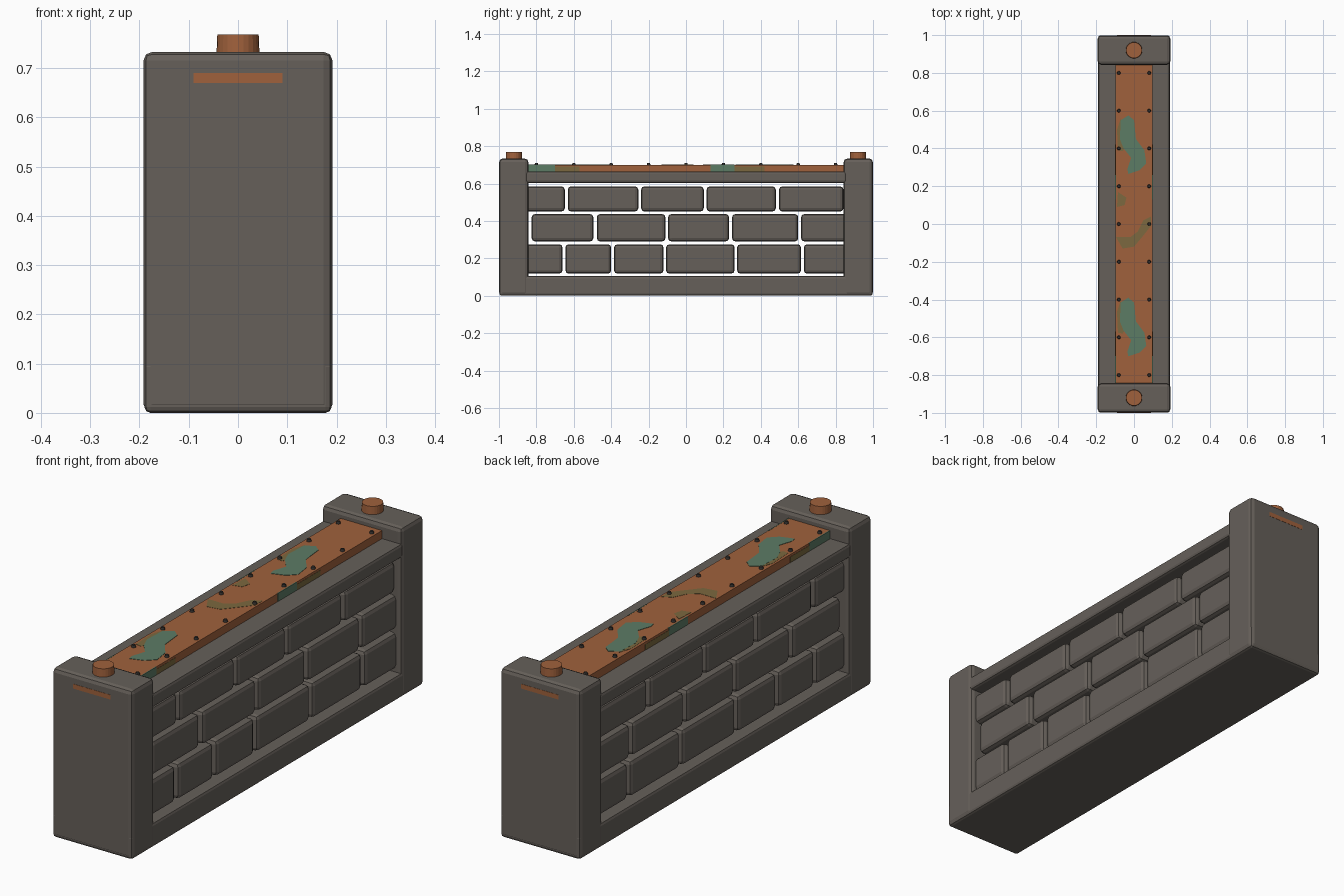
import bpy
import bmesh

cube = bpy.data.objects.get("Cube")
if cube:
    bpy.data.objects.remove(cube, do_unlink=True)


def material(name, rgb):
    m = bpy.data.materials.new(name)
    m.use_nodes = True
    m.diffuse_color = (*rgb, 1)
    m.node_tree.nodes["Principled BSDF"].inputs["Base Color"].default_value = (*rgb, 1)
    return m


STONE = material("grey stone", (0.133, 0.117, 0.102))
COPPER = material("copper", (0.35, 0.12, 0.045))
PATINA = material("green patina", (0.107, 0.20, 0.13))
TARNISH = material("tarnished copper", (0.20, 0.14, 0.05))
IRON = material("dark rivet", (0.035, 0.031, 0.028))


def finish(name, bm, mat):
    bmesh.ops.recalc_face_normals(bm, faces=bm.faces)
    mesh = bpy.data.meshes.new(name)
    bm.to_mesh(mesh)
    bm.free()
    mesh.materials.append(mat)
    obj = bpy.data.objects.new(name, mesh)
    bpy.context.collection.objects.link(obj)
    return obj


def box(name, x, y, z, mat, bevel=0.0):
    """Box from (low, high) ranges, with optional rounded edges."""
    bm = bmesh.new()
    bmesh.ops.create_cube(bm, size=1)
    for v in bm.verts:
        v.co = [r[0] if c < 0 else r[1] for c, r in zip(v.co, (x, y, z))]
    if bevel:
        bmesh.ops.bevel(bm, geom=bm.edges[:], offset=bevel, segments=2,
                        profile=0.5, affect='EDGES')
    return finish(name, bm, mat)


def cylinder(name, x, y, z, radius, mat, sides, bevel=0.0):
    bm = bmesh.new()
    bmesh.ops.create_cone(bm, cap_ends=True, segments=sides, radius1=radius,
                          radius2=radius - bevel, depth=z[1] - z[0])
    bmesh.ops.translate(bm, verts=bm.verts, vec=(x, y, sum(z) / 2))
    return finish(name, bm, mat)


def stain(name, outline, dy, mat, top):
    """Thin flat plate lying on the copper cover."""
    bm = bmesh.new()
    face = bm.faces.new([bm.verts.new((x, y + dy, top)) for x, y in outline])
    ext = bmesh.ops.extrude_face_region(bm, geom=[face])
    for v in ext["geom"]:
        if isinstance(v, bmesh.types.BMVert):
            v.co.z -= 0.003
    return finish(name, bm, mat)


# Frame: base, top beam and end posts
W = 0.19
box("base", (-W, W), (-0.998, 0.998), (0, 0.105), STONE, 0.012)
box("top_beam", (-W, W), (-0.86, 0.86), (0.603, 0.665), STONE, 0.012)
for side, end in ((-1, "front"), (1, "back")):
    def span(a, b):
        return sorted((side * a, side * b))
    box(end + "_post", (-0.192, 0.192), span(0.843, 0.999), (0, 0.733), STONE, 0.018)
    box(end + "_inlay", (-0.09, 0.09), span(0.994, 1.0), (0.67, 0.69), COPPER)
    cylinder(end + "_knob", 0, side * 0.92, (0.72, 0.768), 0.044, COPPER, 24, 0.002)

# Brick courses: height range and (start, end) along the wall
END = 0.875
courses = (
    ((0.118, 0.275), ((-END, -0.66), (-0.645, -0.4), (-0.385, -0.12),
                      (-0.107, 0.26), (0.273, 0.615), (0.63, END))),
    ((0.29, 0.437), ((-0.825, -0.495), (-0.477, -0.11), (-0.096, 0.23),
                     (0.246, 0.6), (0.615, END))),
    ((0.45, 0.585), ((-END, -0.648), (-0.632, -0.255), (-0.24, 0.095),
                     (0.11, 0.48), (0.497, 0.842))),
)
for row, (heights, bricks) in enumerate(courses, 1):
    for i, extent in enumerate(bricks, 1):
        box(f"brick_{row}_{i}", (-0.165, 0.165), extent, heights, STONE, 0.018)

# Copper cover with rivets
box("copper_cover", (-0.099, 0.099), (-0.845, 0.845), (0.655, 0.7), COPPER)
for x in (-0.08, 0.08):
    for i in range(9):
        cylinder("rivet", x, -0.8 + 0.2 * i, (0.695, 0.71), 0.011, IRON, 10, 0.004)

# Green patches with a tarnished fringe
patch = ((-0.03, 0.575), (0, 0.55), (0.01, 0.45), (0.055, 0.39), (0.065, 0.32),
         (0.03, 0.285), (-0.03, 0.265), (-0.035, 0.29), (-0.015, 0.35),
         (-0.055, 0.4), (-0.075, 0.45), (-0.07, 0.55))
fringe = ((-0.07, 0.56), (-0.05, 0.4), (-0.06, 0.385), (-0.085, 0.39), (-0.09, 0.5))
for dy in (0, -0.965):
    stain("patina_patch", patch, dy, PATINA, 0.7015)
    stain("tarnish_fringe", fringe, dy, TARNISH, 0.701)
stain("tarnish_streak", ((-0.095, -0.07), (-0.02, -0.07), (0.02, -0.04),
      (0.05, 0.02), (0.09, 0.04), (0.09, -0.01), (0.05, -0.06),
      (0, -0.12), (-0.06, -0.13)), 0, TARNISH, 0.701)
stain("tarnish_spot", ((-0.09, 0.09), (-0.05, 0.1), (-0.04, 0.14), (-0.085, 0.17)),
      0, TARNISH, 0.701)

# Stains on the cover's long edges
for x in (-0.098, 0.098):
    edge = (x - 0.002, x + 0.002)
    for start, middle, end in ((-0.845, -0.7, -0.57), (0.13, 0.26, 0.42)):
        box("edge_patina", edge, (start, middle), (0.665, 0.7005), PATINA)
        box("edge_tarnish", edge, (middle, end), (0.665, 0.69), TARNISH)
